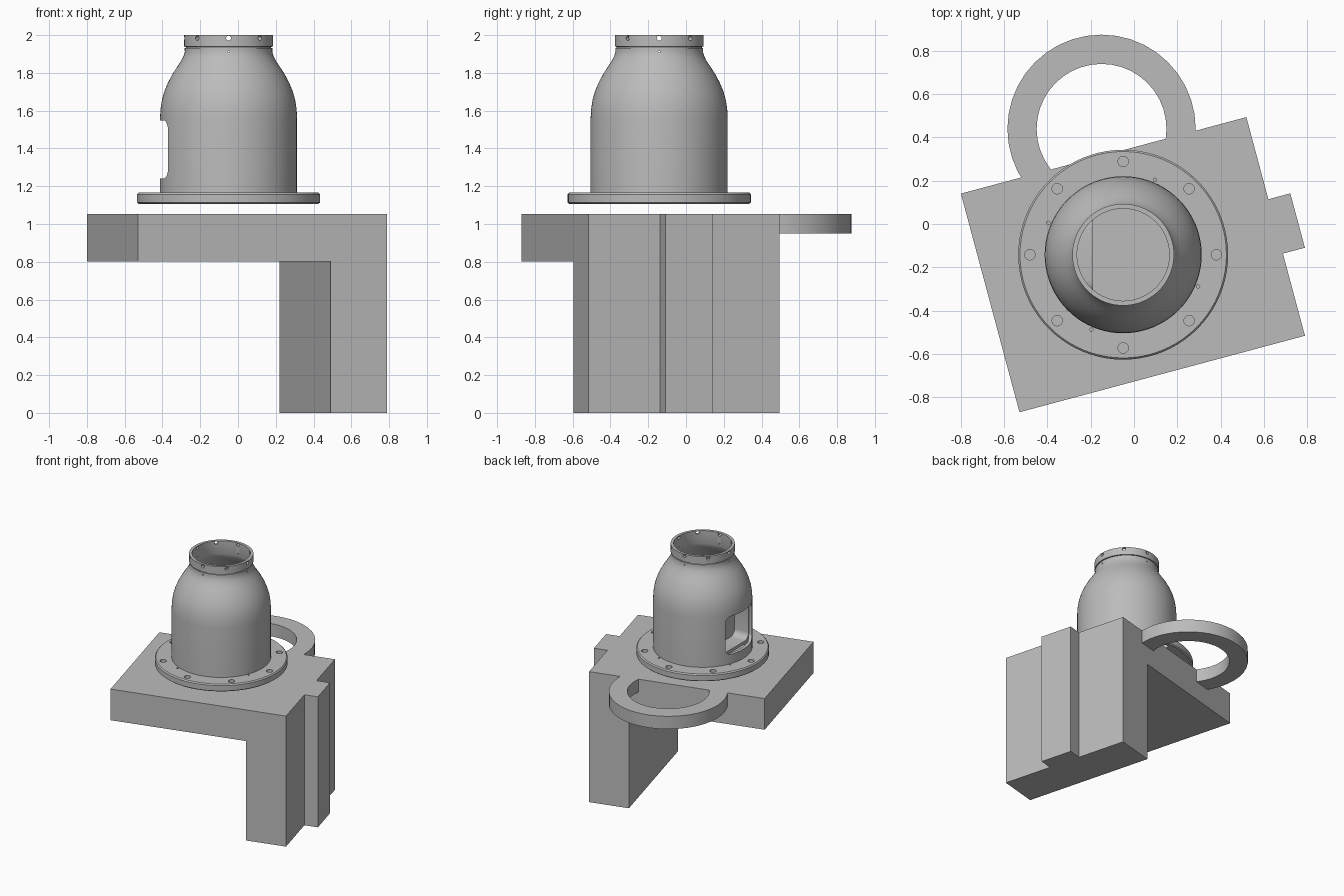
import bpy, bmesh, math
from mathutils import Matrix, Vector

cube = bpy.data.objects.get("Cube")
if cube:
    bpy.data.objects.remove(cube, do_unlink=True)

grey = bpy.data.materials.new("plain_grey")
grey.use_nodes = True
grey.diffuse_color = (0.5, 0.5, 0.5, 1)
grey.node_tree.nodes["Principled BSDF"].inputs["Base Color"].default_value = (0.5, 0.5, 0.5, 1)

CX, CY = -0.05, -0.142          # dome axis
BLOCK = Matrix.Translation((-0.005, -0.188, 0)) @ Matrix.Rotation(math.radians(15), 4, 'Z')
DOME = Matrix.Translation((CX, CY, 0))


def finish(name, bm, matrix=Matrix()):
    bm.transform(matrix)
    bmesh.ops.recalc_face_normals(bm, faces=bm.faces)
    mesh = bpy.data.meshes.new(name)
    bm.to_mesh(mesh)
    bm.free()
    mesh.materials.append(grey)
    obj = bpy.data.objects.new(name, mesh)
    bpy.context.collection.objects.link(obj)
    return obj


def prism(name, points, direction, matrix):
    """Extrude a closed outline along a direction."""
    bm = bmesh.new()
    face = bm.faces.new([bm.verts.new(p) for p in points])
    out = bmesh.ops.extrude_face_region(bm, geom=[face])
    moved = [e for e in out["geom"] if isinstance(e, bmesh.types.BMVert)]
    bmesh.ops.translate(bm, vec=Vector(direction), verts=moved)
    return finish(name, bm, matrix)


def lathe(name, profile, steps, matrix):
    """Turn a closed (radius, height) outline around the z axis."""
    bm = bmesh.new()
    rings = []
    for i in range(steps):
        a = math.tau * i / steps
        rings.append([bm.verts.new((r * math.cos(a), r * math.sin(a), z)) for r, z in profile])
    n = len(profile)
    for i in range(steps):
        a, b = rings[i], rings[(i + 1) % steps]
        for j in range(n):
            k = (j + 1) % n
            bm.faces.new((a[j], b[j], b[k], a[k]))
    return finish(name, bm, matrix)


def rounded(half_y, z0, z1, radius, x):
    """Rounded rectangle outline standing at a given x."""
    points = []
    corners = ((1, z1, 0), (-1, z1, 90), (-1, z0, 180), (1, z0, 270))
    for side, z, start in corners:
        cz = z - radius if z == z1 else z + radius
        for s in range(7):
            a = math.radians(start + 15 * s)
            points.append((x, side * (half_y - radius) + radius * math.cos(a),
                           cz + radius * math.sin(a)))
    return points


def combine(target, tool, operation):
    mod = target.modifiers.new(operation.lower(), 'BOOLEAN')
    mod.operation = operation
    mod.solver = 'EXACT'
    mod.object = tool
    bpy.context.view_layer.objects.active = target
    bpy.ops.object.modifier_apply(modifier=mod.name)
    bpy.data.objects.remove(tool, do_unlink=True)


def smooth(obj):
    bpy.ops.object.select_all(action='DESELECT')
    obj.select_set(True)
    bpy.context.view_layer.objects.active = obj
    bpy.ops.object.shade_smooth_by_angle(angle=math.radians(30))


# Bracket: plate and leg as one L profile, with a rail up the leg
W, D, TOP, UNDER, LEG = 0.683, 0.523, 1.053, 0.802, 0.373
outline = [(-W, UNDER), (LEG, UNDER), (LEG, 0), (W, 0), (W, TOP), (-W, TOP)]
bracket = prism("bracket", [(x, -D, z) for x, z in outline], (0, 2 * D, 0), BLOCK)
rail = [(W - 0.1, -0.13, 0), (W + 0.105, -0.13, 0), (W + 0.105, 0.13, 0), (W - 0.1, 0.13, 0)]
combine(bracket, prism("rail", rail, (0, 0, TOP), BLOCK), 'UNION')

# Ring handle behind the plate
ring = lathe("ring_handle", [(0.3, 0.95), (0.435, 0.95), (0.435, TOP), (0.3, TOP)], 40,
             Matrix.Translation((-0.15, 0.44, 0)))
combine(bracket, ring, 'UNION')
smooth(bracket)

# Hollow dome with flange and collar
outer = [(0.475, 1.106), (0.485, 1.114), (0.485, 1.157), (0.477, 1.166), (0.363, 1.166),
         (0.363, 1.56), (0.36, 1.61), (0.352, 1.66), (0.339, 1.705), (0.32, 1.75),
         (0.296, 1.795), (0.27, 1.835), (0.25, 1.865), (0.238, 1.89), (0.232, 1.91),
         (0.232, 1.932), (0.226, 1.933), (0.226, 1.938), (0.235, 1.939), (0.235, 2.0)]
inner = [(0.213, 2.0), (0.213, 1.895), (0.225, 1.865), (0.25, 1.825), (0.277, 1.785),
         (0.301, 1.74), (0.318, 1.695), (0.331, 1.645), (0.338, 1.56), (0.338, 1.106)]
dome = lathe("dome", outer + inner, 80, DOME)

# Recessed pocket in the left wall of the housing
pocket = prism("pocket_liner", rounded(0.195, 1.216, 1.574, 0.075, -0.29), (0.15, 0, 0), DOME)
combine(dome, pocket, 'UNION')
window = prism("pocket_cutter", rounded(0.17, 1.241, 1.549, 0.05, -0.5), (0.335, 0, 0), DOME)
combine(dome, window, 'DIFFERENCE')

# Bolt holes through the flange, pin holes beside the wall, screw holes in the collar
holes = bmesh.new()


def drill(matrix, radius, depth, sides):
    bmesh.ops.create_cone(holes, cap_ends=True, segments=sides, radius1=radius,
                          radius2=radius, depth=depth, matrix=matrix)


def around(degrees):
    return Matrix.Rotation(math.radians(degrees), 4, 'Z')


SIDEWAYS = Matrix.Rotation(math.pi / 2, 4, 'Y')
for i in range(8):
    turn = around(45 * i)
    drill(turn @ Matrix.Translation((0.431, 0, 1.136)), 0.024, 0.2, 24)
    drill(turn @ Matrix.Translation((0.225, 0, 1.984)) @ SIDEWAYS, 0.013, 0.06, 16)
for i in range(4):
    drill(around(67 + 90 * i) @ Matrix.Translation((0.376, 0, 1.16)), 0.008, 0.06, 12)
    drill(around(90 * i) @ Matrix.Translation((0.225, 0, 1.912)) @ SIDEWAYS, 0.005, 0.06, 8)
combine(dome, finish("hole_cutters", holes, DOME), 'DIFFERENCE')
smooth(dome)
